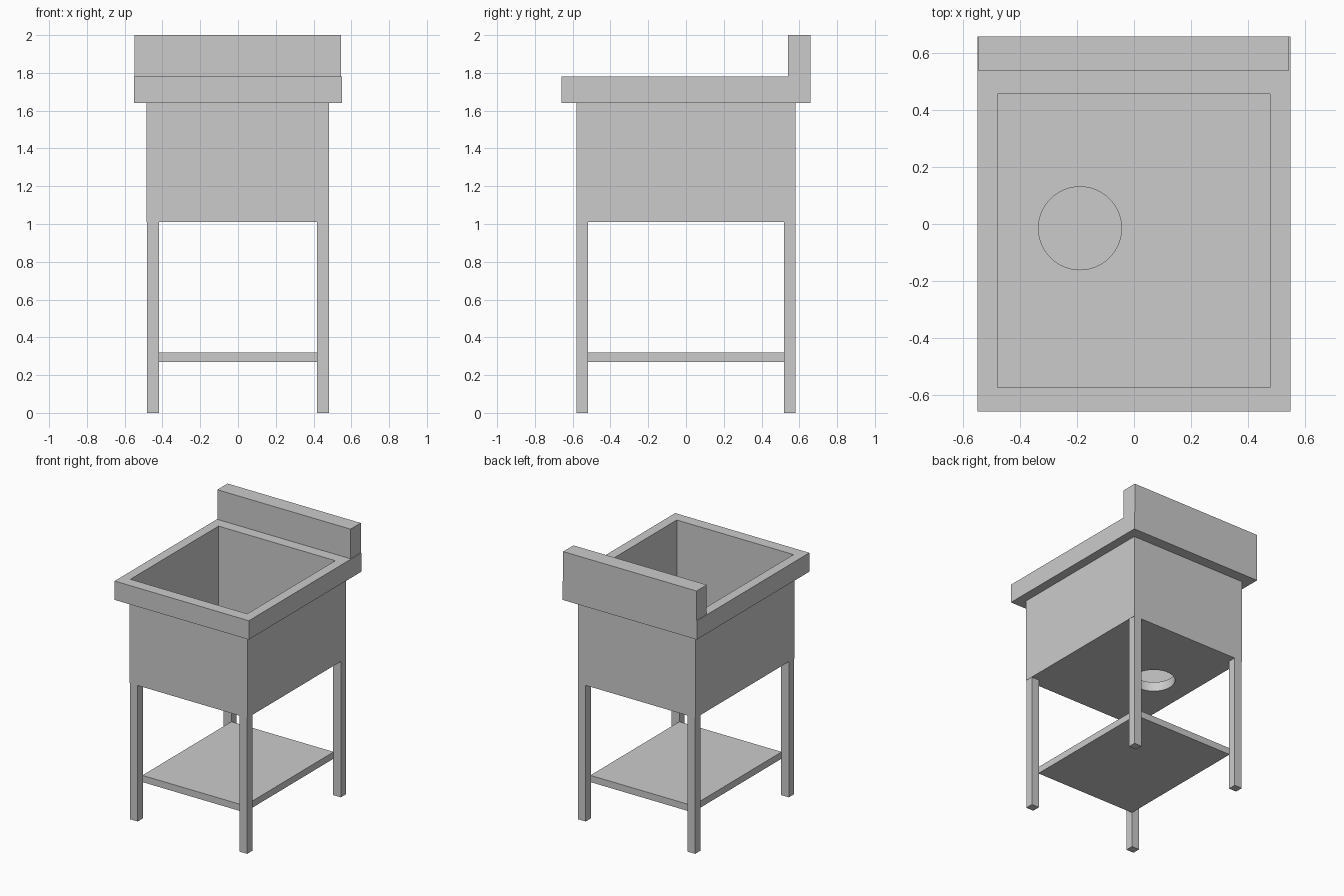
import bpy
import bmesh

if "Cube" in bpy.data.objects:
    bpy.data.objects.remove(bpy.data.objects["Cube"])


def add_object(name, bm):
    bmesh.ops.recalc_face_normals(bm, faces=bm.faces)
    mesh = bpy.data.meshes.new(name)
    bm.to_mesh(mesh)
    bm.free()
    obj = bpy.data.objects.new(name, mesh)
    bpy.context.collection.objects.link(obj)
    return obj


def box(name, x, y, z):
    bm = bmesh.new()
    bmesh.ops.create_cube(bm, size=1)
    for v in bm.verts:
        v.co = [(r[0] + r[1]) / 2 + c * (r[1] - r[0]) for r, c in zip((x, y, z), v.co)]
    return add_object(name, bm)


def ring(bm, x0, x1, y0, y1, z):
    return [bm.verts.new(p) for p in ((x0, y0, z), (x1, y0, z), (x1, y1, z), (x0, y1, z))]


# Sink: rectangular rings from the outer bottom, over the rim, to the inner floor
bm = bmesh.new()
rings = [ring(bm, *r) for r in (
    (-0.485, 0.483, -0.581, 0.579, 1.01),
    (-0.485, 0.483, -0.581, 0.579, 1.64),
    (-0.551, 0.551, -0.66, 0.66, 1.64),
    (-0.551, 0.551, -0.66, 0.66, 1.78),
    (-0.48, 0.479, -0.576, 0.457, 1.78),
    (-0.48, 0.479, -0.576, 0.457, 1.08),
)]
for a, b in zip(rings, rings[1:]):
    for i in range(4):
        j = (i + 1) % 4
        bm.faces.new((a[i], a[j], b[j], b[i]))
bm.faces.new(rings[0])
bm.faces.new(rings[-1])
sink = add_object("sink_basin", bm)

# Drain hole through the basin floor
bpy.ops.mesh.primitive_cylinder_add(vertices=64, radius=0.146, depth=0.3,
                                    location=(-0.19, -0.015, 1.05))
cutter = bpy.context.object
cutter.name = "drain_cutter"
cut = sink.modifiers.new("drain", "BOOLEAN")
cut.object = cutter
cut.operation = "DIFFERENCE"
cut.solver = "EXACT"
bpy.ops.object.select_all(action="DESELECT")
sink.select_set(True)
bpy.context.view_layer.objects.active = sink
bpy.ops.object.modifier_apply(modifier=cut.name)
bpy.data.objects.remove(cutter)
bpy.ops.object.shade_smooth_by_angle()

# Backsplash standing on the rear of the rim
box("backsplash", (-0.548, 0.546), (0.54, 0.66), (1.78, 2.0))

# Four square legs
for side, sx in (("left", -1), ("right", 1)):
    for end, sy in (("front", -1), ("back", 1)):
        box(f"{end}_{side}_leg", sorted((sx * 0.418, sx * 0.481)),
            sorted((sy * 0.519, sy * 0.579)), (0, 1.02))

# Lower shelf between the inner corners of the legs
box("lower_shelf", (-0.42, 0.42), (-0.522, 0.522), (0.27, 0.32))
